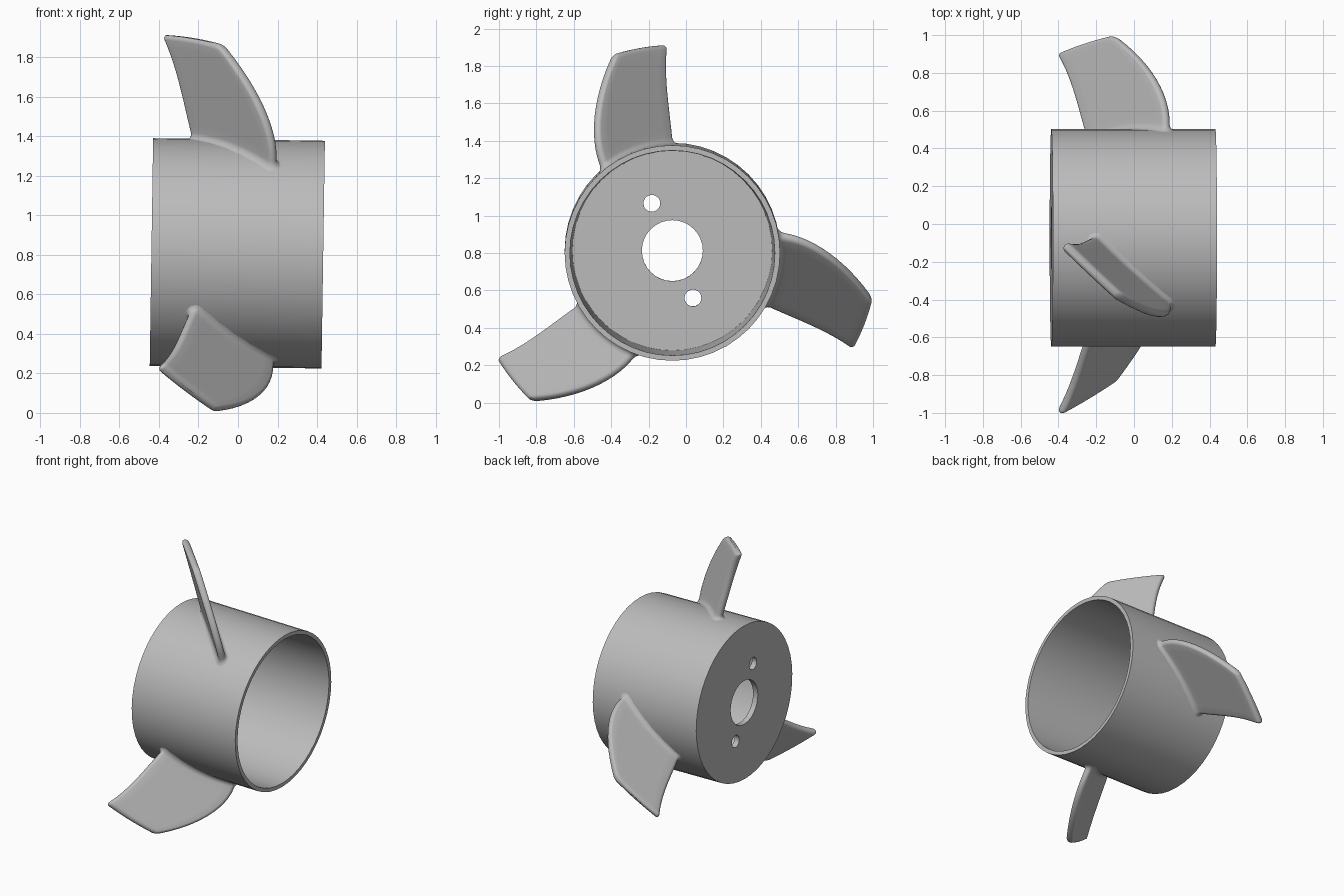
import bpy, bmesh, math
from mathutils import Matrix, Vector

if "Cube" in bpy.data.objects:
    bpy.data.objects.remove(bpy.data.objects["Cube"])

SIDES = 48
OUTER = 0.576
BACK, FLOOR, MOUTH = -0.435, -0.395, 0.434
TILT = 0.015
HALF = 0.025      # half the blade thickness
FILLET = 0.035
TIP = 1.1
FRAME = Matrix.Translation((-0.003, -0.073, 0.807)) @ Matrix.Rotation(TILT, 4, 'Y')

grey = bpy.data.materials.new("plain grey")
grey.use_nodes = True
grey.diffuse_color = (0.5, 0.5, 0.5, 1)
grey.node_tree.nodes["Principled BSDF"].inputs["Base Color"].default_value = (0.5, 0.5, 0.5, 1)


def loft(name, rings, close_rings=False):
    """Join rings of points with quads, capping the ends or closing the loop."""
    bm = bmesh.new()
    loops = [[bm.verts.new(p) for p in ring] for ring in rings]
    pairs = list(zip(loops, loops[1:]))
    if close_rings:
        pairs.append((loops[-1], loops[0]))
    else:
        bm.faces.new(loops[0])
        bm.faces.new(loops[-1])
    for a, b in pairs:
        for i in range(len(a)):
            j = (i + 1) % len(a)
            bm.faces.new((a[i], a[j], b[j], b[i]))
    bmesh.ops.recalc_face_normals(bm, faces=bm.faces)
    mesh = bpy.data.meshes.new(name)
    bm.to_mesh(mesh)
    bm.free()
    mesh.materials.append(grey)
    return mesh


def place(name, data, matrix):
    ob = bpy.data.objects.new(name, data)
    bpy.context.collection.objects.link(ob)
    ob.matrix_world = matrix
    bpy.ops.object.select_all(action='DESELECT')
    ob.select_set(True)
    bpy.context.view_layer.objects.active = ob
    return ob


def circle(radius, count, cx=0.0, cy=0.0):
    steps = [math.tau * i / count for i in range(count)]
    return [(cx + radius * math.cos(a), cy + radius * math.sin(a)) for a in steps]


# Hollow hub wall, slightly tapered inside
profile = [(FLOOR, OUTER), (MOUTH, OUTER), (MOUTH, 0.548), (FLOOR, 0.534)]
rings = [[(x, y, z) for y, z in circle(r, SIDES)] for x, r in profile]
place("hub_wall", loft("hub_wall", rings, True), FRAME)
bpy.ops.object.shade_smooth_by_angle(angle=math.radians(35))

# End plate with a shaft hole and two bolt holes
plate = bpy.data.curves.new("end_plate", 'CURVE')
plate.dimensions = '2D'
plate.fill_mode = 'BOTH'
plate.extrude = (FLOOR - BACK) / 2
plate.materials.append(grey)
for loop in (circle(OUTER, SIDES), circle(0.163, 32),
             circle(0.045, 20, -0.11, 0.253), circle(0.045, 20, 0.11, -0.253)):
    spline = plate.splines.new('POLY')
    spline.points.add(len(loop) - 1)
    for point, (a, b) in zip(spline.points, loop):
        point.co = (a, b, 0, 1)
    spline.use_cyclic_u = True
to_axis = Matrix(((0, 0, 1), (1, 0, 0), (0, 1, 0))).to_4x4()
place("end_plate", plate, FRAME @ Matrix.Translation(((BACK + FLOOR) / 2, 0, 0)) @ to_axis)
bpy.ops.object.convert(target='MESH')
bpy.ops.object.shade_smooth_by_angle(angle=math.radians(35))

# Blade edges: (radius from axis, position across the blade)
LEADING = [(0.58, 0.315), (0.727, 0.328), (0.89, 0.283), (TIP, 0.15)]
TRAILING = [(0.58, -0.072), (0.695, -0.08), (0.875, -0.0925), (TIP, -0.133)]
SLOPE = 0.348
NORMAL = Vector((1, 1, SLOPE)).normalized()


def edge_at(points, r):
    """Smooth polynomial through the edge points."""
    total = 0
    for i, (ri, si) in enumerate(points):
        for j, (rj, _) in enumerate(points):
            if i != j:
                si *= (r - rj) / (ri - rj)
        total += si
    return total


def blade_point(s, d, r):
    """Point on the slanted blade plane, offset by d, at distance r from the axis."""
    z = r
    for _ in range(15):
        m = (-0.025 - SLOPE * z) / 2
        y = m - s + 0.035 + d * NORMAL.y
        z = math.sqrt(r * r - y * y) - d * NORMAL.z
    x = s + m - 0.035 + d * NORMAL.x
    z += d * NORMAL.z
    return (x - TILT * z, y, z)


def section(r, w):
    """Round-ended slot outline of half-thickness w."""
    unit = math.sqrt(0.5)
    lead = edge_at(LEADING, r) - HALF * unit
    trail = edge_at(TRAILING, r) + HALF * unit
    arc = [math.pi * (i / 8 - 0.5) for i in range(9)]
    flat = [i / 10 for i in range(1, 10)]
    pts = [(lead + w * unit * math.cos(a), w * math.sin(a)) for a in arc]
    pts += [(lead + (trail - lead) * t, w) for t in flat]
    pts += [(trail - w * unit * math.cos(a), -w * math.sin(a)) for a in arc]
    pts += [(trail + (lead - trail) * t, -w) for t in flat]
    return [blade_point(s, d, r) for s, d in pts]


# Root fillet, straight span, then rounded tip
stations = [(OUTER - 0.015, HALF + FILLET)]
for i in range(7):
    a = math.pi / 2 * i / 6
    stations.append((OUTER - 0.003 + FILLET * (1 - math.cos(a)),
                     HALF + FILLET * (1 - math.sin(a))))
first, last = stations[-1][0], TIP - HALF
stations += [(first + (last - first) * i / 12, HALF) for i in range(1, 13)]
for i in range(1, 6):
    a = math.pi / 2 * i / 6
    stations.append((last + HALF * math.sin(a), HALF * math.cos(a)))
blade = loft("blade", [section(r, w) for r, w in stations])

# Three blades evenly spaced around the hub
for i, name in enumerate(("blade_top", "blade_front", "blade_back")):
    place(name, blade, FRAME @ Matrix.Rotation(i * math.tau / 3, 4, 'X'))
    bpy.ops.object.shade_smooth_by_angle(angle=math.radians(40))
